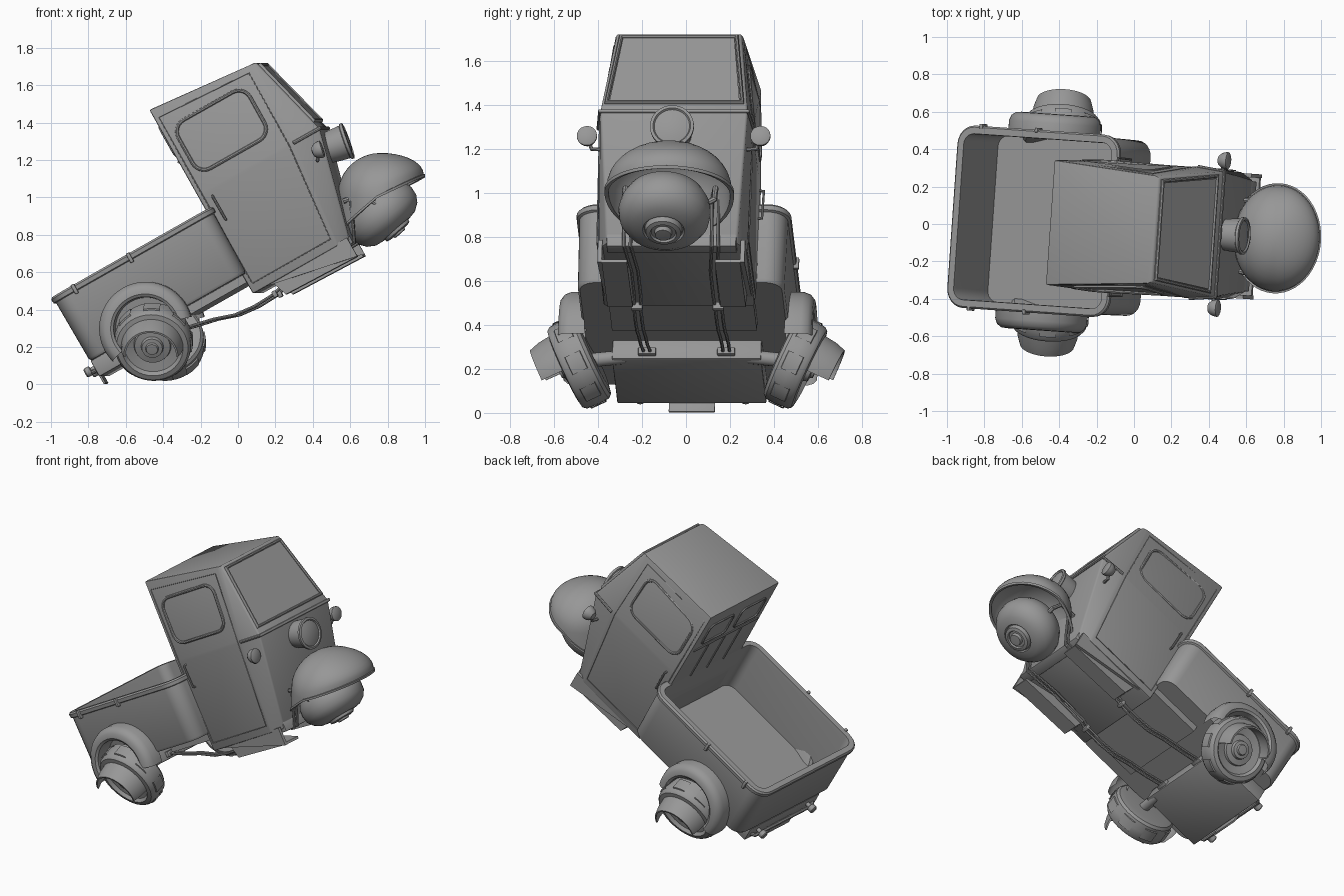
import bpy, bmesh, math
from mathutils import Matrix, Vector

if "Cube" in bpy.data.objects:
    bpy.data.objects.remove(bpy.data.objects["Cube"])

T = math.radians(29.5)
YAW = Matrix.Translation((-.33, 0, 0)) @ Matrix.Rotation(math.radians(-4), 4, 'Z') @ Matrix.Translation((.33, 0, 0))
BODY = YAW @ Matrix.Rotation(-T, 4, 'Y')      # truck frame: forward, left, up
grey = bpy.data.materials.new("body_grey")
grey.diffuse_color = (.31, .31, .31, 1)
grey.use_nodes = True
grey.node_tree.nodes["Principled BSDF"].inputs["Base Color"].default_value = grey.diffuse_color


def finish(name, bm, mat=BODY, angle=35):
    bmesh.ops.recalc_face_normals(bm, faces=bm.faces)
    me = bpy.data.meshes.new(name)
    bm.to_mesh(me)
    bm.free()
    me.transform(mat)
    me.materials.append(grey)
    ob = bpy.data.objects.new(name, me)
    bpy.context.collection.objects.link(ob)
    bpy.ops.object.select_all(action='DESELECT')
    ob.select_set(True)
    bpy.context.view_layer.objects.active = ob
    bpy.ops.object.shade_smooth_by_angle(angle=math.radians(angle))
    return ob


def loft(name, rings, bevel=0, mat=BODY):
    bm = bmesh.new()
    vs = [[bm.verts.new(p) for p in r] for r in rings]
    n = len(vs[0])
    for a, b in zip(vs, vs[1:]):
        for i in range(n):
            bm.faces.new((a[i], a[(i + 1) % n], b[(i + 1) % n], b[i]))
    bm.faces.new(vs[0])
    bm.faces.new(vs[-1])
    if bevel:
        bmesh.ops.bevel(bm, geom=bm.edges[:], offset=bevel, segments=2, affect='EDGES', profile=.5)
    return finish(name, bm, mat)


def box(name, u0, u1, w0, w1, v0, v1, bevel=0):
    return loft(name, [[(u0, w0, v), (u1, w0, v), (u1, w1, v), (u0, w1, v)] for v in (v0, v1)], bevel)


def grid(name, rows, mat):
    """Skin between neighbouring rows of points."""
    bm = bmesh.new()
    rows = [[bm.verts.new(p) for p in r] for r in rows]
    for p, q in zip(rows, rows[1:]):
        for j in range(len(p) - 1):
            bm.faces.new((p[j], p[j + 1], q[j + 1], q[j]))
    bmesh.ops.remove_doubles(bm, verts=bm.verts, dist=1e-5)
    return finish(name, bm, mat)


def lathe(name, prof, centre, axis, up=(0, 0, 1), a0=-180, a1=180, segs=40, mat=YAW):
    """Spin (radius, height) points around an axis; angle 0 lies towards up."""
    n = Vector(axis).normalized()
    x = (Vector(up) - n * n.dot(Vector(up))).normalized()
    y = n.cross(x)
    rows = []
    for i in range(segs + 1):
        a = math.radians(a0 + (a1 - a0) * i / segs)
        rows.append([Vector(centre) + n * h + (x * math.cos(a) + y * math.sin(a)) * r for r, h in prof])
    return grid(name, rows, mat)


def tube(name, pts, r, closed=False, mat=BODY):
    cu = bpy.data.curves.new(name, 'CURVE')
    cu.dimensions = '3D'
    cu.bevel_depth, cu.bevel_resolution, cu.use_fill_caps = r, 2, True
    sp = cu.splines.new('POLY')
    sp.points.add(len(pts) - 1)
    for p, c in zip(sp.points, pts):
        p.co = (*c, 1)
    sp.use_cyclic_u = closed
    ob = bpy.data.objects.new(name, cu)
    bpy.context.collection.objects.link(ob)
    bpy.context.view_layer.update()
    me = bpy.data.meshes.new_from_object(ob.evaluated_get(bpy.context.evaluated_depsgraph_get()))
    bpy.data.objects.remove(ob)
    bm = bmesh.new()
    bm.from_mesh(me)
    finish(name, bm, mat)


def rounded(cx, cy, hx, hy, r, n=6):
    out = []
    for k, (sx, sy) in enumerate(((1, 1), (-1, 1), (-1, -1), (1, -1))):
        for i in range(n + 1):
            a = math.pi / 2 * (k + i / n)
            out.append((cx + sx * (hx - r) + r * math.cos(a), cy + sy * (hy - r) + r * math.sin(a)))
    return out


# cargo bed: open tub with a rolled rim
def bed_ring(d, v):
    return [(u, w, v) for u, w in rounded(-.125, 0, .485 + d, .475 + d, .09 + d)]


loft("cargo_bed", [bed_ring(*p) for p in ((-.015, .485), (-.005, .5), (0, .845), (.012, .85), (.014, .872),
                                          (.005, .882), (-.03, .882), (-.032, .86), (-.028, .505))])
for s in (-1, 1):
    for u in (-.48, -.14):
        box("bed_latch", u - .01, u + .01, s * .475, s * .5, .83, .886, .004)
box("rear_chassis", -.605, -.19, -.34, .34, .39, .49, .008)
box("centre_chassis", -.02, .5, -.33, .33, .44, .49)

# cab: three six-sided outlines stacked
def cab_ring(pts):
    return [(u, -w, v) for u, w, v in pts] + [(u, w, v) for u, w, v in reversed(pts)]


loft("cab", [cab_ring(((.33, .345, .37), (.85, .34, .37), (.92, .295, .365))),
             cab_ring(((.33, .35, .965), (.915, .35, .965), (1.075, .335, .965))),
             cab_ring(((.33, .335, 1.5), (.925, .29, 1.447), (.95, .28, 1.442)))], .01)
tube("belt_trim", [(.915, -.352, .965), (1.077, -.337, .965), (1.077, .337, .965), (.915, .352, .965)], .01)


def side(u, v, s, d=0):
    t = max(0, (v - .965) / .505)
    top = .335 - (u - .33) * .076
    return (u, s * (.346 + d + (top - .35) * t + .004 * (v > .9)), v)


for s in (-1, 1):
    # sill wedge below the door and floor pan beside the tunnel
    loft("door_sill", [[(.34, w, .385), (.915, w, .385), (.915, w, .27)] for w in (s * .315, s * .335)])
    loft("floor_pan", [[(.45, w, .37), (.48, w, .282), (.91, w, .27), (.91, w, .285), (.6, w, .37)]
                       for w in (s * .2, s * .315)])
    # door outline, window frame and handle
    tube("door_seam", [side(u, v, s) for u, v in ((.355, .42), (.355, .965), (.355, 1.44), (.89, 1.41), (.89, .965), (.835, .42))], .003, True)
    tube("door_window_frame", [side(u, v, s) for u, v in rounded(.613, 1.215, .22, .148, .07)], .01, True)
    tube("door_handle", [side(.4, .785, s, -.01), side(.4, .79, s, .02), side(.4, .93, s, .02), side(.4, .935, s, -.01)], .007)
    # side lamp on a stalk
    c = Vector((1.015, s * .395, .865))
    tube("lamp_stalk", [(.98, s * .32, .82), (.985, s * .375, .82), c], .01)
    lathe("side_lamp", [(0, -.035), (.025, -.03), (.041, -.01), (.046, .01), (.046, .022), (.036, .027), (0, .03)],
          c, (1, 0, -.2), segs=20, mat=BODY)


# windshield frame and its glass panel, lying on the sloped front
def screen(y, t, d=0):
    return (1.075 - .125 * t + d * .967, y * (.335 - .055 * t), .965 + .477 * t + d * .25)


corners = ((-.94, .11), (.94, .11), (.93, .95), (-.93, .95))
tube("windshield_frame", [screen(y, t, .003) for y, t in corners], .013, True)
loft("windshield_glass", [[screen(y * .96, t, d) for y, t in corners] for d in (0, .006)])
# rear cab windows and pressed ribs
for s in (-1, 1):
    tube("rear_window_frame", [(.328, w, v) for w, v in rounded(s * .155, 1.31, .115, .085, .03, 3)], .008, True)
tube("rear_rib_low", [(.329, -.31, 1.18), (.329, .31, 1.18)], .007)
for w in (-.16, 0, .16):
    tube("rear_rib", [(.329, w, .88), (.329, w, 1.18)], .007)

# headlamp on the nose
lathe("headlamp", [(.06, -.14), (.08, -.08), (.088, -.02), (.092, .035), (.1, .04), (.1, .055), (.086, .058),
                   (.08, .05), (.05, .058), (0, .062)], (.54, 0, 1.285), (.94, 0, .34))

# front wheel, turned forward and down
AX = (.66, 0, -.75)
lathe("front_tyre", [(.06, -.11), (.15, -.11), (.18, -.085), (.203, -.04), (.21, 0), (.203, .045), (.18, .08),
                     (.14, .107), (.095, .115), (.09, .103), (.085, .103), (.08, .13), (.06, .135), (.055, .125),
                     (.04, .125), (.036, .145), (0, .147)], (.775, -.02, .915), AX)

# front fender: dome whose rim rises to a peak in front and drops to a skirt behind
def fender_column(phi, k):
    c, s = math.cos(phi), math.sin(phi)
    rim = 1.01 + (.115 if c > 0 else .2) * c
    low = max(rim, 1.01)
    pts = []
    for i in range(10):
        a = math.pi / 2 * i / 9
        pts.append((.765 + .23 * k * c * math.sin(a), .285 * k * s * math.sin(a), low + (1.238 * (k + 5) / 6 - low) * math.cos(a)))
    return pts + [(pts[-1][0], pts[-1][1], rim)], rim


rows = []
for i in range(49):
    phi = 2 * math.pi * i / 48
    (outer, rim), (inner, _) = fender_column(phi, 1), fender_column(phi, .97)
    x, y, z = outer[-1]
    lip = [(.765 + (x - .765) * f, y * f, rim - d) for f, d in ((1.035, 0), (1.035, .015), (.97, .015))]
    rows.append(outer + lip + inner[::-1])
grid("front_fender", rows, YAW)
box("nose_apron", .86, .93, -.295, .295, .345, .44, .006)

# fork arms and paired pipes along the belly
for s in (-1, 1):
    tube("fork_arm", [(.58, s * .19, .98), (.68, s * .205, 1.02), (.75, s * .205, .97), (.775, s * .1, .915)], .014, mat=YAW)
    for d in (-.015, .015):
        tube("belly_pipe", [(u, s * w + d, v) for u, w, v in
                            ((-.2, .18, .43), (-.06, .185, .39), (.068, .185, .362), (.18, .185, .325), (.294, .185, .313),
                             (.415, .185, .318), (.47, .18, .335), (.7, .18, .345), (.93, .2, .345),
                             (.965, .2, .42), (1.02, .2, .55))], .008)
    box("pipe_bracket", -.205, -.17, s * .18 - .04, s * .18 + .04, .405, .44, .004)
    box("pipe_clamp", .41, .435, s * .185 - .026, s * .185 + .026, .298, .335, .006)

    # rear fender arch on the bed side
    lathe("rear_fender", [(.25, .455), (.25, .53), (.238, .56), (.215, .577), (.185, .58), (.17, .57), (.165, .455)],
          (-.25, 0, .485), (0, s, 0), a0=-105, a1=105, mat=BODY)
    # rear wheel leaning outward, with a half cowl and hub
    n = Vector((0, s * .91, -.42))
    c = Vector((-.42, s * .492, .228))
    lathe("rear_tyre", [(0, -.07), (.15, -.078), (.19, -.07), (.204, -.055), (.208, 0), (.204, .055), (.192, .07),
                        (.165, .075), (.15, .055), (.1, .045), (.095, .06), (.06, .065), (.055, .085),
                        (.035, .088), (.03, .1), (0, .102)], c, n)
    lathe("wheel_cowl", [(.16, .05), (.168, .06), (.16, .13), (.145, .18), (.135, .18), (.15, .13), (.152, .05)],
          c, n, a0=-92, a1=92)
    # raised tread pads
    for k in range(8):
        lathe("tread_pad", [(.2, -.04), (.213, -.036), (.213, .036), (.2, .04)], c, n, a0=k * 45 - 12, a1=k * 45 + 12, segs=6)
    lathe("axle", [(0, 0), (.032, 0), (.032, .2), (0, .2)], (-.4, s * .28, .255), (0, s, -.1), segs=16)
    # tail lamp
    lathe("tail_lamp", [(0, 0), (.014, 0), (.014, .03), (.026, .035), (.026, .062), (.02, .068), (0, .07)],
          (-.6, s * .24, .445), (-1, 0, 0), segs=16, mat=BODY)

# rear bar and plate
tube("rear_bar", [(-.6, -.3, .43), (-.625, -.28, .43), (-.625, .28, .43), (-.6, .3, .43)], .012)
box("rear_plate", -.618, -.606, -.105, .105, .351, .42, .003)
